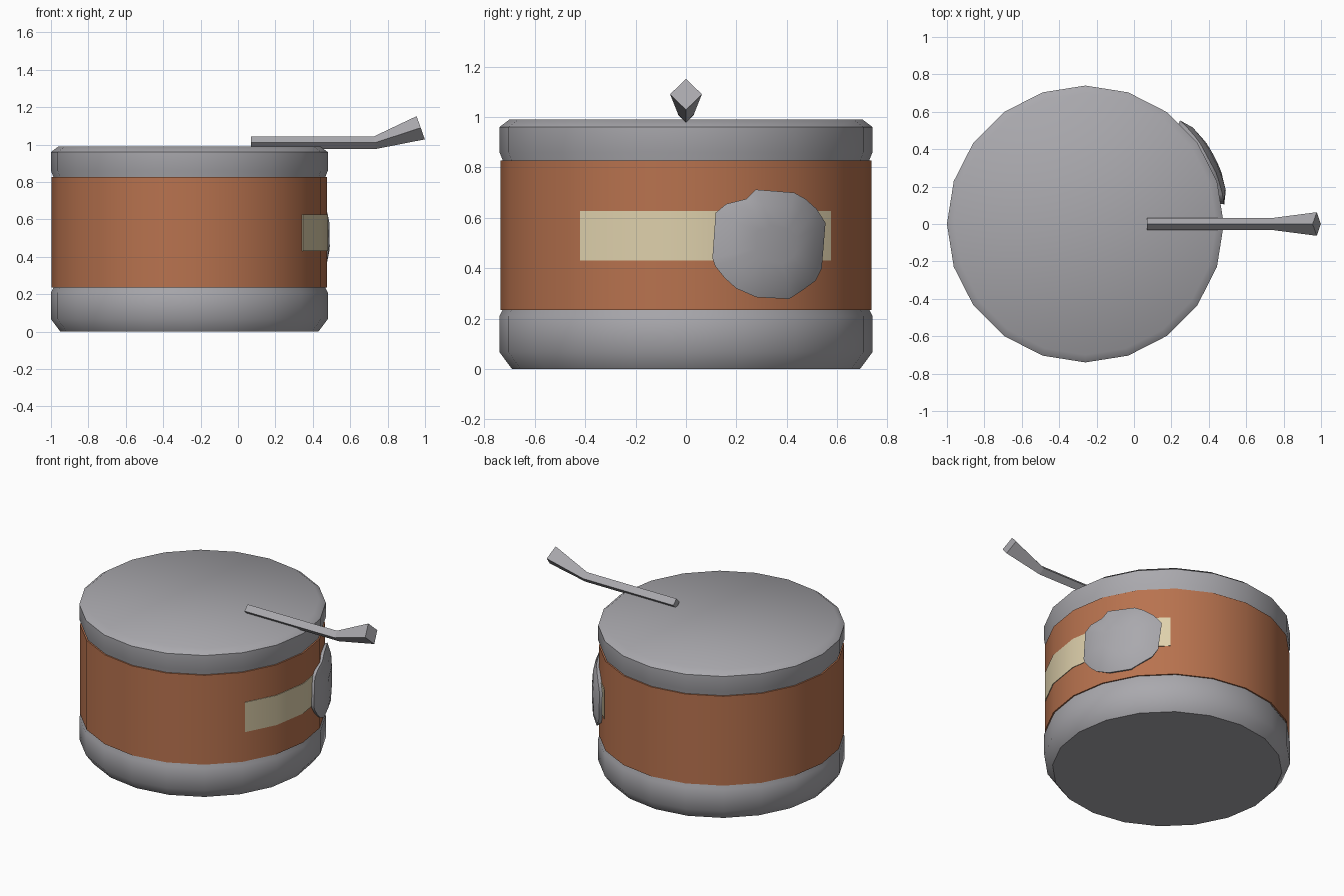
import bpy, bmesh, math
from math import sin, cos, asin, radians, pi

if "Cube" in bpy.data.objects:
    bpy.data.objects.remove(bpy.data.objects["Cube"])

CX, R, SIDES = -0.26, 0.74, 20


def material(name, rgb):
    m = bpy.data.materials.new(name)
    m.diffuse_color = (*rgb, 1)
    m.use_nodes = True
    m.node_tree.nodes["Principled BSDF"].inputs["Base Color"].default_value = m.diffuse_color
    return m


GREY = material("grey metal", (0.40, 0.395, 0.42))
ORANGE = material("orange label", (0.48, 0.17, 0.077))
CREAM = material("cream strip", (0.73, 0.63, 0.41))


def build(name, bm, mat, smooth=None):
    bmesh.ops.recalc_face_normals(bm, faces=bm.faces)
    me = bpy.data.meshes.new(name)
    bm.to_mesh(me)
    bm.free()
    me.materials.append(mat)
    ob = bpy.data.objects.new(name, me)
    bpy.context.collection.objects.link(ob)
    if smooth:
        bpy.ops.object.select_all(action='DESELECT')
        ob.select_set(True)
        bpy.context.view_layer.objects.active = ob
        bpy.ops.object.shade_smooth_by_angle(angle=radians(smooth))
    return ob


def loft(rings, caps=True):
    """Skin a list of closed rings of points."""
    bm = bmesh.new()
    vs = [[bm.verts.new(p) for p in ring] for ring in rings]
    n = len(vs[0])
    for a, b in zip(vs, vs[1:]):
        for i in range(n):
            j = (i + 1) % n
            bm.faces.new((a[i], a[j], b[j], b[i]))
    if caps:
        bm.faces.new(vs[0])
        bm.faces.new(vs[-1])
    return bm


def polar(a, r, z):
    return (CX + r * cos(a), r * sin(a), z)


def lathe(profile, caps=True):
    return loft([[polar(2 * pi * i / SIDES, r, z) for i in range(SIDES)]
                 for r, z in profile], caps)


def facet_radius(a, r):
    """Radius of the many-sided can wall at angle a."""
    step = 2 * pi / SIDES
    return r * cos(step / 2) / cos(a % step - step / 2)


# Can: rounded base, narrow waist under the label, bevelled lid
build("can", lathe([(0.69, 0), (0.74, 0.067), (0.74, 0.21), (0.722, 0.245),
                    (0.722, 0.815), (0.74, 0.86), (0.74, 0.96), (0.70, 0.99)]),
      GREY, 50)

# Label wrapped round the can
build("label", lathe([(0.722, 0.235), (0.736, 0.235), (0.736, 0.827),
                      (0.722, 0.827)], False), ORANGE, 40)

# Cream strip laid on the label, bent at each wall corner
lo, hi = asin(-0.42 / 0.738), asin(0.578 / 0.738)
angles = [lo] + [radians(18 * k) for k in range(-1, 3)] + [hi]
rings = []
for a in angles:
    r = facet_radius(a, 0.736)
    rings.append([polar(a, r - 0.002, 0.43), polar(a, r + 0.004, 0.43),
                  polar(a, r + 0.004, 0.627), polar(a, r - 0.002, 0.627)])
build("label_strip", loft(rings), CREAM, 30)

# Irregular domed splat on the side, outline as (y, z)
outline = [(.105, .44), (.118, .62), (.16, .655), (.24, .675), (.278, .712),
           (.43, .70), (.475, .675), (.52, .635), (.555, .58), (.54, .40),
           (.515, .35), (.46, .31), (.41, .278), (.28, .285), (.20, .32),
           (.155, .36), (.115, .41)]
ca, cz = radians(27.5), 0.495
rings = []
for scale, r in ((0.97, 0.728), (1, 0.75), (0.72, 0.772), (0.35, 0.778)):
    rings.append([polar(ca + (asin(y / 0.752) - ca) * scale, r,
                        cz + (z - cz) * scale) for y, z in outline])
build("side_splat", loft(rings), GREY, 50)

# Diamond-section stick lying on the lid, kinked up to a flared end
stick = [(0.07, 1.01, 0, 0.033, 0.032), (0.732, 1.01, -0.007, 0.033, 0.031),
         (0.977, 1.09, -0.022, 0.062, 0.063)]
rings = [[(x + dx, 0, z + dz), (x, w, z), (x - dx, 0, z - dz), (x, -w, z)]
         for x, z, dx, dz, w in stick]
build("stick", loft(rings), GREY)
